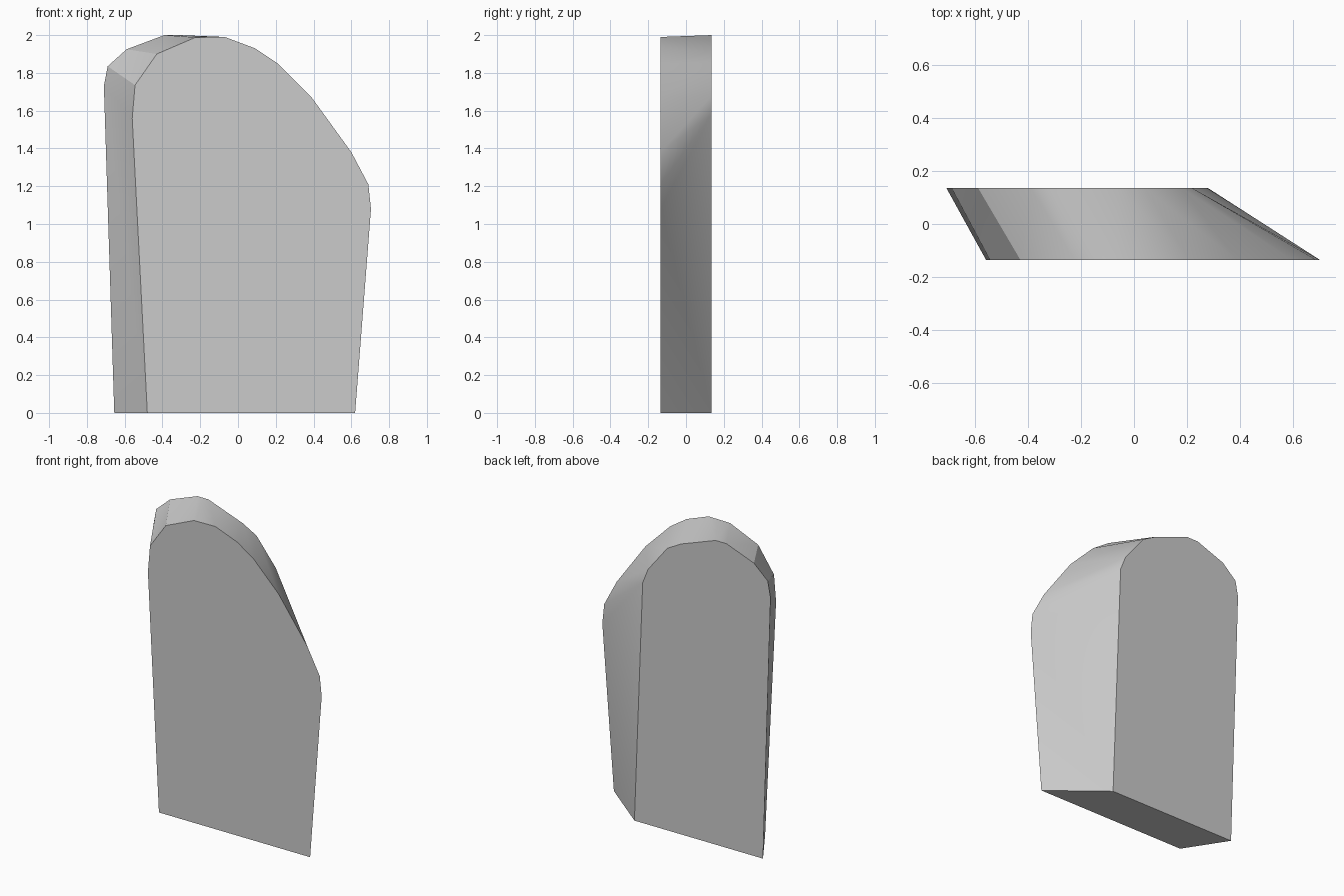
import bpy, bmesh, math

cube = bpy.data.objects.get("Cube")
if cube:
    bpy.data.objects.remove(cube, do_unlink=True)

# Single stone-grey material
grey = bpy.data.materials.new("stone_grey")
grey.use_nodes = True
colour = (0.6, 0.6, 0.6, 1)
grey.diffuse_color = colour
grey.node_tree.nodes["Principled BSDF"].inputs["Base Color"].default_value = colour

# Front and back outlines (x, z), from the bottom corners round over the arch
HALF_DEPTH = 0.136
front = [(-.48, 0), (.62, 0), (.704, 1.08), (.69, 1.21), (.60, 1.38), (.39, 1.67),
         (.21, 1.85), (.09, 1.93), (-.07, 1.99), (-.225, 1.988), (-.43, 1.90),
         (-.545, 1.735), (-.56, 1.56)]
back = [(-.655, 0), (.28, 0), (.22, 1.58), (.18, 1.68), (.04, 1.855), (-.06, 1.91),
        (-.31, 2.0), (-.39, 2.0), (-.59, 1.925), (-.69, 1.835), (-.71, 1.73)]
# Back point that each front point joins
partner = [0, 1, 2, 2, 3, 4, 5, 5, 6, 7, 8, 9, 10]

bm = bmesh.new()
f = [bm.verts.new((x, -HALF_DEPTH, z)) for x, z in front]
b = [bm.verts.new((x, HALF_DEPTH, z)) for x, z in back]
bm.faces.new(f)
bm.faces.new(b[::-1])

# Triangulated rim between the two outlines
for i in range(len(f)):
    j = (i + 1) % len(f)
    p, q = b[partner[i]], b[partner[j]]
    bm.faces.new((f[i], p, f[j]))
    if p is not q:
        bm.faces.new((f[j], p, q))
bmesh.ops.recalc_face_normals(bm, faces=bm.faces)

mesh = bpy.data.meshes.new("slanted_slab")
bm.to_mesh(mesh)
bm.free()
mesh.materials.append(grey)
slab = bpy.data.objects.new("slanted_slab", mesh)
bpy.context.collection.objects.link(slab)

# Smooth rim with crisp front and back edges
bpy.ops.object.select_all(action="DESELECT")
slab.select_set(True)
bpy.context.view_layer.objects.active = slab
bpy.ops.object.shade_smooth_by_angle(angle=math.radians(30))
